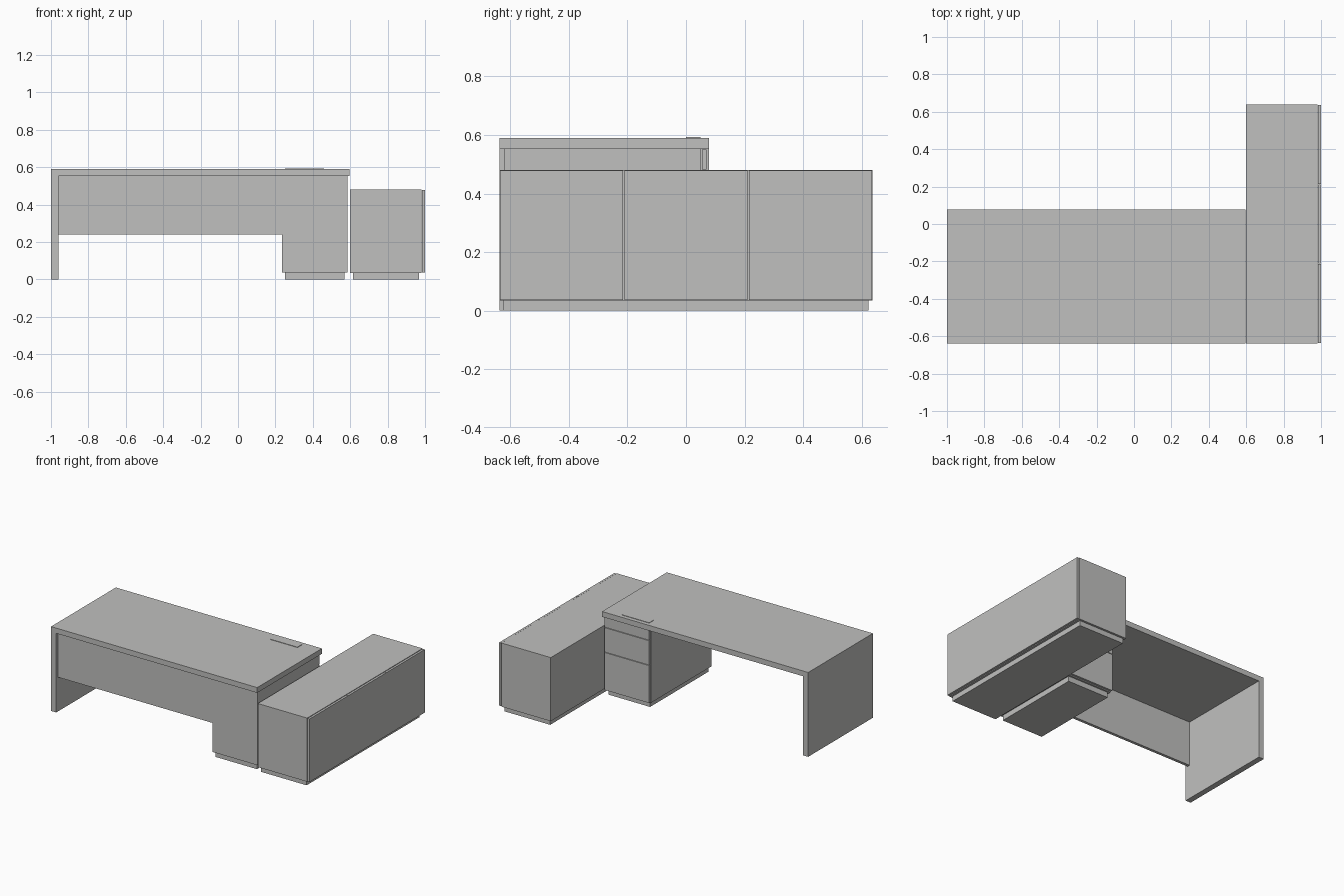
import bpy
import bmesh

old = bpy.data.objects.get("Cube")
if old:
    bpy.data.objects.remove(old, do_unlink=True)

# One flat grey for everything
grey = bpy.data.materials.new("warm_grey")
grey.use_nodes = True
colour = (0.53, 0.53, 0.52, 1)
grey.diffuse_color = colour
grey.node_tree.nodes["Principled BSDF"].inputs["Base Color"].default_value = colour


def prism(name, outline, y0, y1):
    """Extrude an x-z outline from y0 to y1."""
    bm = bmesh.new()
    face = bm.faces.new([bm.verts.new((x, y0, z)) for x, z in outline])
    out = bmesh.ops.extrude_face_region(bm, geom=[face])
    moved = [v for v in out["geom"] if isinstance(v, bmesh.types.BMVert)]
    bmesh.ops.translate(bm, verts=moved, vec=(0, y1 - y0, 0))
    bmesh.ops.recalc_face_normals(bm, faces=bm.faces)
    mesh = bpy.data.meshes.new(name)
    bm.to_mesh(mesh)
    bm.free()
    mesh.materials.append(grey)
    obj = bpy.data.objects.new(name, mesh)
    bpy.context.collection.objects.link(obj)
    return obj


def box(name, x, y, z):
    return prism(name, [(x[0], z[0]), (x[1], z[0]), (x[1], z[1]), (x[0], z[1])], *y)


FRONT, BACK = -0.638, 0.638
DESK_BACK = 0.078
TOP, UNDER = 0.59, 0.553
GAP = 0.002

# Desk top and side panel, joined by a mitre
prism("desk_top", [(-1, TOP), (-0.96, UNDER), (0.595, UNDER), (0.595, TOP)], FRONT, DESK_BACK)
prism("side_panel", [(-1, 0), (-0.96, 0), (-0.96, UNDER), (-1, TOP)], FRONT, DESK_BACK)
box("modesty_panel", (-0.96, 0.235), (-0.62, -0.6), (0.24, UNDER))
box("cable_flap", (0.25, 0.46), (0, 0.05), (TOP, TOP + 0.003))

# Drawer pedestal under the desk
box("pedestal_body", (0.235, 0.585), (-0.62, 0.052), (0.037, UNDER))
box("pedestal_plinth", (0.25, 0.57), (-0.605, 0.04), (0, 0.037))
levels = [0.04, 0.306, 0.48, UNDER]
for i, (low, high) in enumerate(zip(levels, levels[1:])):
    box(f"drawer_front_{i + 1}", (0.237, 0.583), (0.055, 0.07), (low + GAP, high - GAP))

# Side cabinet with three doors
box("cabinet_body", (0.6, 0.982), (FRONT, BACK), (0.035, 0.48))
box("cabinet_plinth", (0.615, 0.967), (FRONT + 0.015, BACK - 0.015), (0, 0.035))
width = (BACK - FRONT) / 3
for i in range(3):
    y = FRONT + i * width
    box(f"cabinet_door_{i + 1}", (0.985, 1), (y + GAP, y + width - GAP), (0.037, 0.478))
